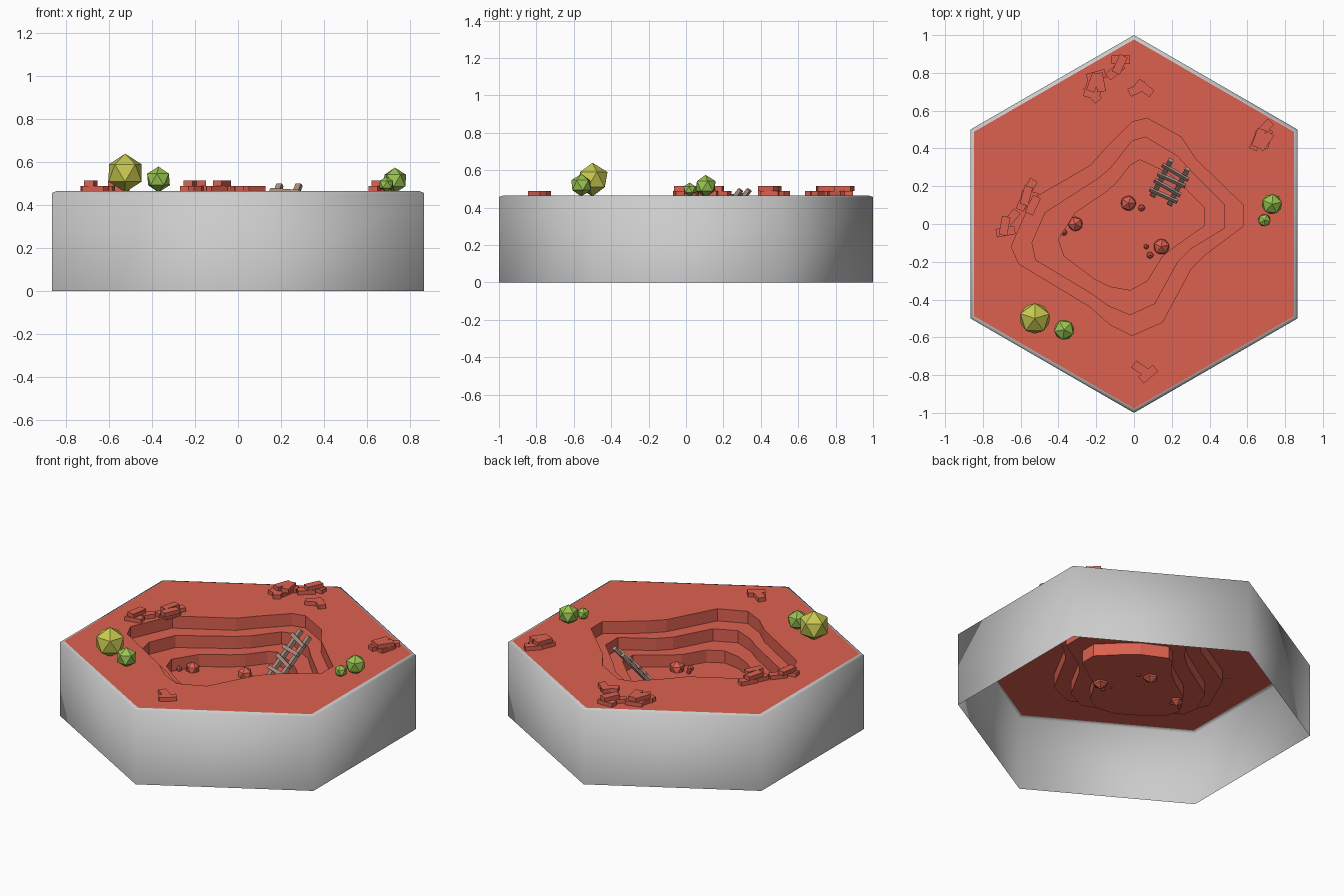
import bpy, bmesh, math
from mathutils import Vector, Matrix

if "Cube" in bpy.data.objects:
    bpy.data.objects.remove(bpy.data.objects["Cube"])

TOP = 0.465


def material(name, rgb):
    m = bpy.data.materials.new(name)
    m.diffuse_color = (*rgb, 1)
    m.use_nodes = True
    m.node_tree.nodes["Principled BSDF"].inputs["Base Color"].default_value = m.diffuse_color
    return m


CLAY = material("clay", (0.72, 0.12, 0.08))
WOOD = material("wood", (0.40, 0.27, 0.22))
YELLOW = material("yellow_leaf", (0.58, 0.58, 0.08))
GREEN = material("green_leaf", (0.32, 0.55, 0.08))


def finish(bm, name, mat=None):
    me = bpy.data.meshes.new(name)
    bm.to_mesh(me)
    bm.free()
    ob = bpy.data.objects.new(name, me)
    bpy.context.collection.objects.link(ob)
    if mat:
        me.materials.append(mat)
    return ob


def ring(bm, pts, z):
    return [bm.verts.new((x, y, z)) for x, y in pts]


def skirt(bm, a, b):
    # quads between two counter-clockwise rings, a to b
    n = len(a)
    for i in range(n):
        j = (i + 1) % n
        bm.faces.new((a[i], a[j], b[j], b[i]))


def hexagon(r):
    return [(r * math.cos(math.radians(30 + 60 * i)), r * math.sin(math.radians(30 + 60 * i)))
            for i in range(6)]


# hexagonal wall, open underneath, with a small chamfer at the top
bm = bmesh.new()
low, rim, lip = ring(bm, hexagon(1), 0), ring(bm, hexagon(1), TOP - 0.008), ring(bm, hexagon(0.977), TOP)
skirt(bm, low, rim)
skirt(bm, rim, lip)
wall = finish(bm, "tile_wall")
for p in wall.data.polygons:
    p.use_smooth = True

# ground with a three-step pit
outer = [(.58, .10), (.33, .34), (.25, .46), (.07, .56), (-.01, .54), (-.15, .40), (-.23, .31), (-.54, .13),
         (-.65, -.12), (-.61, -.21), (-.23, -.44), (-.13, -.53), (-.01, -.59), (.15, -.52), (.30, -.24),
         (.38, -.16), (.58, -.01)]
middle = [(.48, .10), (.30, .28), (.23, .36), (.06, .46), (-.01, .44), (-.12, .30), (-.19, .24), (-.47, .06),
          (-.54, -.10), (-.52, -.19), (-.22, -.37), (-.14, -.43), (-.02, -.48), (.11, -.42), (.23, -.20),
          (.30, -.13), (.48, -.02)]
inner = [(.37, .09), (.24, .22), (.18, .27), (.03, .34), (-.02, .31), (-.10, .21), (-.16, .16), (-.31, .06),
         (-.40, -.08), (-.37, -.17), (-.21, -.29), (-.13, -.33), (-.02, -.35), (.07, -.30), (.15, -.17),
         (.20, -.13), (.37, -.01)]
bm = bmesh.new()
edges = []
border, prev = ring(bm, hexagon(0.977), TOP), ring(bm, outer, TOP)
for loop in (border, prev):
    edges += [bm.edges.new((loop[i - 1], loop[i])) for i in range(len(loop))]
bmesh.ops.triangle_fill(bm, edges=edges, use_beauty=True, normal=(0, 0, 1))
bm.normal_update()
for f in bm.faces:
    if f.normal.z < 0:
        f.normal_flip()
z = TOP
for i, pts in enumerate((outer, middle, inner)):
    if i:
        tread = ring(bm, pts, z)
        skirt(bm, prev, tread)
        prev = tread
    z -= 0.075
    foot = ring(bm, pts, z)
    skirt(bm, prev, foot)
    prev = foot
bm.faces.new(prev)
FLOOR = z
finish(bm, "clay_pit_ground", CLAY)


def ball(name, x, y, z, r, mat, turn=0):
    bm = bmesh.new()
    bmesh.ops.create_icosphere(bm, subdivisions=1, radius=r,
                               matrix=Matrix.Translation((x, y, z)) @ Matrix.Rotation(turn, 4, 'Z'))
    finish(bm, name, mat)


# bushes
ball("bush_large", -.525, -.50, .55, .09, YELLOW, 0.3)
ball("bush_medium", -.37, -.56, .52, .06, GREEN, 0.8)
ball("bush_right", .73, .105, .515, .06, GREEN, 0.2)
ball("bush_small", .69, .02, .497, .037, GREEN, 1.1)

# clay lumps on the pit floor
for i, (x, y, r) in enumerate([(-.03, .11, .045), (.04, .085, .02), (-.31, 0, .043), (-.37, -.045, .018),
                               (.145, -.12, .047), (.065, -.12, .015), (.085, -.165, .02)]):
    ball(f"clay_lump_{i}", x, y, FLOOR + 0.01, r, CLAY, i)


def box(bm, mat, size):
    bmesh.ops.create_cube(bm, size=1, matrix=mat @ Matrix.Diagonal((*size, 1)))


# brick piles: x, y, angle in degrees, layer
piles = {
    "back_left_bricks": [(-.235, .72, 75, 0), (-.19, .735, 80, 0), (-.22, .69, -50, 0), (-.215, .75, 70, 1),
                         (-.18, .75, 100, 1), (-.20, .785, 15, 0), (-.10, .81, 40, 0), (-.07, .87, 0, 0),
                         (-.075, .845, 65, 1)],
    "back_bricks": [(.055, .72, -38, 0), (.02, .715, 25, 0)],
    "right_bricks": [(.65, .44, 65, 0), (.70, .45, 75, 0), (.69, .505, 45, 0), (.66, .455, 70, 1),
                     (.695, .44, 55, 1)],
    "left_bricks": [(-.585, .12, 65, 0), (-.54, .12, 75, 0), (-.555, .19, 60, 0), (-.57, .15, 75, 1),
                    (-.535, .10, 65, 1), (-.65, .03, 50, 0), (-.68, -.04, 10, 0), (-.685, -.01, 80, 1)],
    "front_bricks": [(.04, -.77, -35, 0), (.075, -.795, 40, 0)],
}
for name, bricks in piles.items():
    bm = bmesh.new()
    for x, y, a, layer in bricks:
        m = Matrix.Translation((x, y, TOP + 0.012 + 0.025 * layer)) @ Matrix.Rotation(math.radians(a), 4, 'Z')
        box(bm, m, (0.10, 0.045, 0.025))
    finish(bm, name, CLAY)

# ladder leaning on the back right of the pit
foot, head = Vector((.145, .13, .25)), Vector((.24, .315, .495))
along = (head - foot).normalized()
side = along.cross(Vector((0, 0, 1))).normalized()
up = side.cross(along)
frame = Matrix((side, along, up)).transposed().to_4x4()
frame.translation = (foot + head) / 2
length = (head - foot).length
bm = bmesh.new()
for s in (-1, 1):
    box(bm, frame @ Matrix.Translation((s * 0.05, 0, 0)), (0.028, length, 0.022))
for i in range(4):
    m = frame @ Matrix.Translation((0, (i - 1.5) * length * 0.22, 0.014))
    box(bm, m @ Matrix.Rotation(0.08 * (-1) ** i, 4, 'Z'), (0.16, 0.022, 0.016))
finish(bm, "ladder", WOOD)
